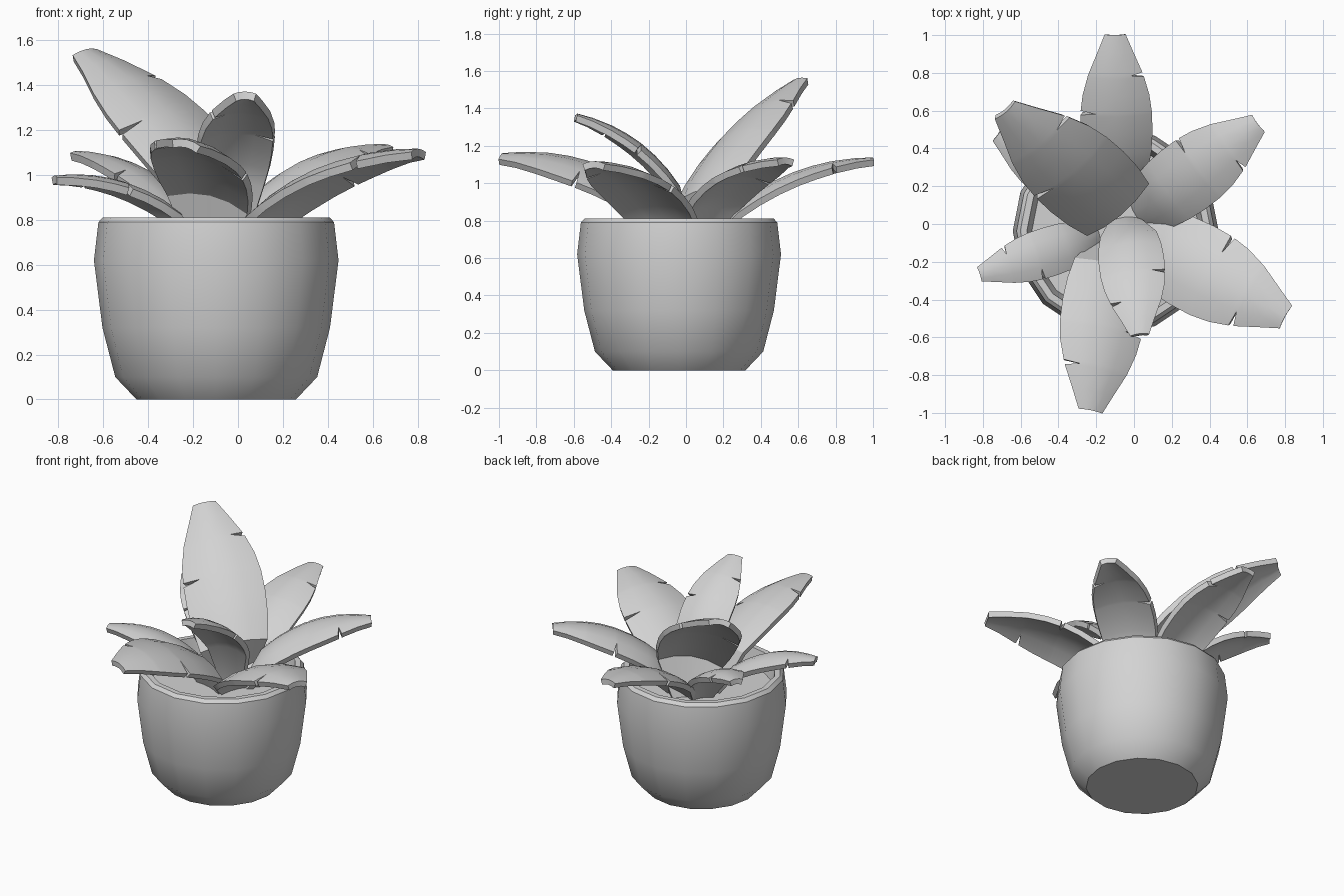
import bpy, bmesh, math
from mathutils import Vector

cube = bpy.data.objects.get("Cube")
if cube:
    bpy.data.objects.remove(cube, do_unlink=True)

grey = bpy.data.materials.new("plain_grey")
grey.use_nodes = True
colour = (0.65, 0.65, 0.65, 1)
grey.diffuse_color = colour
grey.node_tree.nodes["Principled BSDF"].inputs["Base Color"].default_value = colour


def finish(name, bm, thickness=0):
    """Turn a bmesh into an object with thickness and smooth shading."""
    bm.normal_update()
    mesh = bpy.data.meshes.new(name)
    bm.to_mesh(mesh)
    bm.free()
    obj = bpy.data.objects.new(name, mesh)
    bpy.context.collection.objects.link(obj)
    mesh.materials.append(grey)
    bpy.ops.object.select_all(action="DESELECT")
    obj.select_set(True)
    bpy.context.view_layer.objects.active = obj
    if thickness:
        mod = obj.modifiers.new("thickness", "SOLIDIFY")
        mod.thickness = thickness
        mod.offset = 0
        bpy.ops.object.modifier_apply(modifier=mod.name)
    bpy.ops.object.shade_smooth_by_angle(angle=math.radians(30))


# Pot: a lathed wall with a bevelled rim and a flat bottom
CENTRE = Vector((-0.097, -0.037, 0))
SIDES = 16


def ring(bm, radius, z):
    angles = [2 * math.pi * k / SIDES for k in range(SIDES)]
    return [bm.verts.new(CENTRE + Vector((radius * math.cos(a), radius * math.sin(a), z)))
            for a in angles]


wall = [(0.355, 0), (0.45, 0.1), (0.507, 0.32), (0.545, 0.62), (0.525, 0.79),
        (0.505, 0.812), (0.47, 0.812), (0.44, 0.68)]
bm = bmesh.new()
rings = [ring(bm, r, z) for r, z in wall]
for low, high in zip(rings, rings[1:]):
    for k in range(SIDES):
        n = (k + 1) % SIDES
        bm.faces.new((low[k], low[n], high[n], high[k]))
bm.faces.new(rings[0][::-1])
finish("pot", bm)

# Soil inside the pot
bm = bmesh.new()
bm.faces.new(ring(bm, 0.444, 0.7))
finish("soil", bm)

# Leaf outline: share of the full half width along the blade
OUTLINE = [(0, 0.86), (0.15, 0.96), (0.3, 1), (0.45, 0.99), (0.58, 0.92),
           (0.72, 0.76), (0.88, 0.48), (1, 0.27)]
TEARS = {0.45: -1, 0.72: 1}      # position along the blade: side of the tear
GAP = 0.014
ACROSS = (-1, -0.5, 0, 0.5, 1)
THICKNESS = 0.036


def outline_width(t):
    for (a, wa), (b, wb) in zip(OUTLINE, OUTLINE[1:]):
        if t <= b:
            return wa + (wb - wa) * (t - a) / (b - a)
    return OUTLINE[-1][1]


def leaf(name, root, base, tip, arch, half_width, roll=0):
    """Arched blade from base to tip with torn edges, on a steep foot from the root."""
    root, base, tip = Vector(root), Vector(base), Vector(tip)
    flat_side = (tip - base).cross(Vector((0, 0, 1))).normalized()
    rise = flat_side.cross(tip - base).normalized()
    c, s = math.cos(math.radians(roll)), math.sin(math.radians(roll))
    side, up = flat_side * c + rise * s, rise * c - flat_side * s
    rows = {t for t, w in OUTLINE}
    for t in TEARS:
        rows |= {t - GAP, t + GAP}
    bm = bmesh.new()

    def cross_row(point, w, torn=None):
        line = []
        for u in ACROSS:
            if u == torn:
                u *= 0.54
            line.append(bm.verts.new(point + side * w * u - up * 0.24 * w * u * u))
        return line

    grid = [cross_row(root, half_width * 0.45)]
    for t in sorted(rows):
        spine = base.lerp(tip, t) + rise * arch * 4 * t * (1 - t)
        grid.append(cross_row(spine, half_width * outline_width(t), TEARS.get(t)))
    for a, b in zip(grid, grid[1:]):
        for j in range(len(ACROSS) - 1):
            bm.faces.new((a[j], a[j + 1], b[j + 1], b[j]))
    finish(name, bm, THICKNESS)


leaf("back_leaf", (-0.08, 0.12, 0.69), (-0.09, 0.28, 0.87), (-0.1, 1, 1.12), 0.065, 0.185)
leaf("back_left_leaf", (0.03, 0.04, 0.69), (0.11, 0.12, 0.88), (0.655, 0.53, 1.12),
     0.07, 0.188)
leaf("front_left_leaf", (0.02, -0.04, 0.69), (0.11, -0.11, 0.83), (0.8, -0.49, 1.1),
     0.075, 0.232)
leaf("front_leaf", (-0.12, -0.12, 0.69), (-0.12, -0.22, 0.92), (-0.23, -0.985, 1.14),
     0.075, 0.222, 13)
leaf("tall_leaf", (-0.12, 0.13, 0.69), (-0.08, 0.06, 0.95), (-0.68, 0.6, 1.545),
     0.065, 0.248, 13)
leaf("right_leaf", (-0.2, -0.05, 0.69), (-0.29, -0.095, 0.835), (-0.815, -0.265, 0.98),
     0.055, 0.125)
leaf("upright_front_leaf", (-0.05, 0.02, 0.69), (-0.03, -0.05, 0.98), (0.03, -0.585, 1.355),
     0.065, 0.168)
leaf("back_right_leaf", (-0.18, 0.1, 0.69), (-0.27, 0.17, 0.86), (-0.72, 0.475, 1.09),
     0.06, 0.145)
